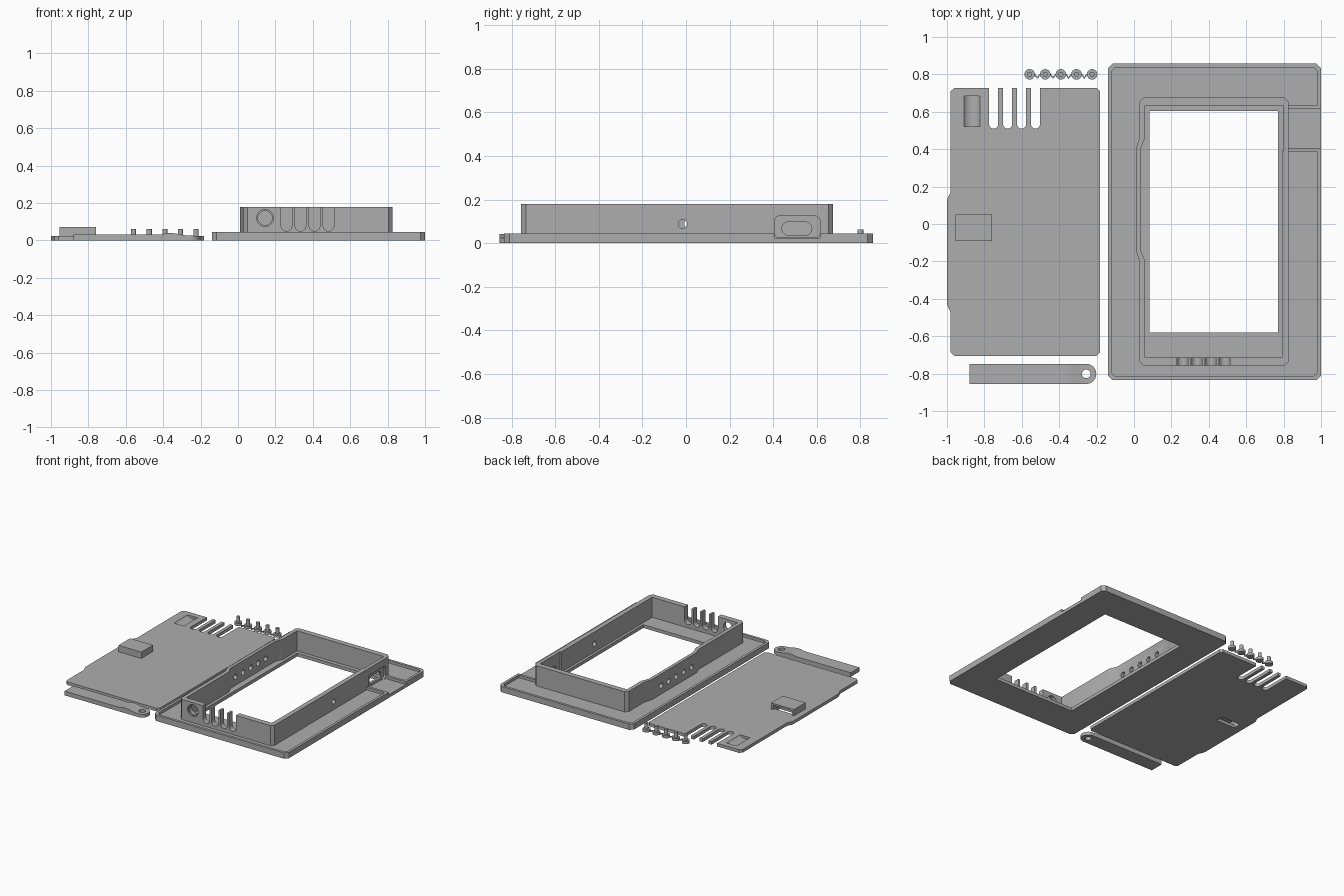
import bpy, bmesh, math

if "Cube" in bpy.data.objects:
    bpy.data.objects.remove(bpy.data.objects["Cube"])

grey = bpy.data.materials.new("plain grey")
grey.diffuse_color = (0.42, 0.42, 0.42, 1)
grey.use_nodes = True
grey.node_tree.nodes["Principled BSDF"].inputs["Base Color"].default_value = grey.diffuse_color


def prism(name, pts, lo, hi, axis='z'):
    """Extrude a 2D outline from lo to hi along an axis."""
    place = {'z': lambda a, b, h: (a, b, h),
             'y': lambda a, b, h: (a, h, b),
             'x': lambda a, b, h: (h, a, b)}[axis]
    bm = bmesh.new()
    low = [bm.verts.new(place(a, b, lo)) for a, b in pts]
    top = [bm.verts.new(place(a, b, hi)) for a, b in pts]
    n = len(pts)
    bm.faces.new(low)
    bm.faces.new(top)
    for i in range(n):
        bm.faces.new((low[i], low[(i + 1) % n], top[(i + 1) % n], top[i]))
    bmesh.ops.recalc_face_normals(bm, faces=bm.faces)
    me = bpy.data.meshes.new(name)
    bm.to_mesh(me)
    bm.free()
    me.materials.append(grey)
    ob = bpy.data.objects.new(name, me)
    bpy.context.collection.objects.link(ob)
    return ob


def rect(x0, x1, y0, y1, c=0.0):
    """Rectangle outline, with cut corners when c > 0."""
    if not c:
        return [(x0, y0), (x1, y0), (x1, y1), (x0, y1)]
    return [(x0 + c, y0), (x1 - c, y0), (x1, y0 + c), (x1, y1 - c),
            (x1 - c, y1), (x0 + c, y1), (x0, y1 - c), (x0, y0 + c)]


def arc(cx, cy, r, a0, a1, n=10):
    return [(cx + r * math.cos(math.radians(a0 + (a1 - a0) * i / n)),
             cy + r * math.sin(math.radians(a0 + (a1 - a0) * i / n))) for i in range(n + 1)]


def circle(cx, cy, r, n=24):
    return arc(cx, cy, r, 0, 360 - 360 / n, n - 1)


def slot(x0, x1, y0, y1):
    """U outline: rounded bottom, open top."""
    r = (x1 - x0) / 2
    return [(x1, y1), (x0, y1)] + arc(x0 + r, y0 + r, r, 180, 360)


def rounded(x0, x1, y0, y1, r):
    return (arc(x1 - r, y1 - r, r, 0, 90, 6) + arc(x0 + r, y1 - r, r, 90, 180, 6)
            + arc(x0 + r, y0 + r, r, 180, 270, 6) + arc(x1 - r, y0 + r, r, 270, 360, 6))


def boolean(ob, other, op='DIFFERENCE'):
    m = ob.modifiers.new("bool", 'BOOLEAN')
    m.operation, m.solver, m.object = op, 'EXACT', other
    bpy.context.view_layer.objects.active = ob
    bpy.ops.object.modifier_apply(modifier=m.name)
    bpy.data.objects.remove(other)


def cut(ob, pts, lo, hi, axis='z'):
    boolean(ob, prism("cutter", pts, lo, hi, axis))


def smooth(ob):
    bpy.ops.object.select_all(action='DESELECT')
    ob.select_set(True)
    bpy.context.view_layer.objects.active = ob
    bpy.ops.object.shade_smooth_by_angle(angle=math.radians(30))


# Bezel: shallow tray with a lip
bezel = prism("bezel", rect(-0.14, 1.0, -0.835, 0.857, 0.025), 0, 0.045)
cut(bezel, rect(-0.12, 0.98, -0.815, 0.837, 0.02), 0.025, 0.1)
for y0, y1 in ((0.385, 0.405), (0.615, 0.635)):      # borders of the cable channel
    boolean(bezel, prism("border", rect(0.81, 0.99, y0, y1), 0.01, 0.045), 'UNION')
cut(bezel, rect(0.82, 1.1, 0.405, 0.615), 0.024, 0.1)
cut(bezel, rect(0.083, 0.77, -0.58, 0.603), -0.1, 0.1)

# Case wall: ring with a bulge on its left side
outer = [(0.05, -0.757), (0.805, -0.757), (0.827, -0.735), (0.827, 0.653), (0.805, 0.675),
         (0.05, 0.675), (0.03, 0.653), (0.03, 0.465), (0.01, 0.4), (0.01, -0.14),
         (0.03, -0.2), (0.03, -0.735)]
inner = [(0.06, -0.715), (0.79, -0.715), (0.79, 0.39), (0.80, 0.39), (0.80, 0.633),
         (0.06, 0.633), (0.06, 0.465), (0.035, 0.4), (0.035, -0.14), (0.06, -0.2)]
wall = prism("case_wall", outer, 0.02, 0.18)
cut(wall, inner, -0.1, 0.3)
for i in range(4):                                   # front cable slots
    x = 0.23 + i * 0.075
    cut(wall, slot(x, x + 0.058, 0.05, 0.3), -0.8, -0.7, 'y')
cut(wall, circle(0.145, 0.12, 0.038), -0.8, -0.7, 'y')
cut(wall, circle(0.145, 0.12, 0.045), -0.8, -0.745, 'y')
cut(wall, circle(-0.015, 0.088, 0.02), 0.7, 0.9, 'x')
cut(wall, rounded(0.405, 0.615, 0.024, 0.125, 0.025), 0.812, 0.9, 'x')   # port recess
cut(wall, rounded(0.44, 0.577, 0.037, 0.097, 0.029), 0.7, 0.9, 'x')      # port opening
for i in range(5):                                   # button holes
    cut(wall, circle(-0.08 + i * 0.092, 0.09, 0.02), -0.1, 0.2, 'x')

# Back cover with finger slots, pocket and clip housing
cover = prism("back_cover", [(-0.96, -0.705), (-0.2, -0.705), (-0.183, -0.688), (-0.183, 0.71),
                             (-0.2, 0.728), (-0.96, 0.728), (-0.98, 0.71), (-0.98, 0.17),
                             (-1.0, 0.13), (-1.0, -0.43), (-0.98, -0.475), (-0.98, -0.688)], 0, 0.024)
for i in range(4):
    x = -0.775 + i * 0.0747
    cut(cover, slot(x, x + 0.049, 0.51, 0.9), -0.1, 0.1)
cut(cover, circle(-0.867, 0.06, 0.056, 32), 0.52, 0.685, 'y')
cut(cover, rect(-0.94, -0.78, -0.03, 0.03), -0.1, 0.1)

housing = prism("clip_housing", rect(-0.955, -0.76, -0.092, 0.05), 0.02, 0.073)
cut(housing, rect(-0.94, -0.775, -0.075, 0.1), 0.0, 0.06)

# Strap with a raised bump and an eyelet end
strap = prism("strap", [(-0.88, 0), (-0.19, 0), (-0.19, 0.024), (-0.27, 0.026), (-0.30, 0.03),
                        (-0.33, 0.037), (-0.36, 0.041), (-0.39, 0.037), (-0.41, 0.032),
                        (-0.88, 0.032)], -0.855, -0.748, 'y')
tip = arc(-0.255, -0.8015, 0.0535, -90, 90, 16)
boolean(strap, prism("strap_outline", [(-0.9, -0.748), (-0.9, -0.855)] + tip, -0.1, 0.1), 'INTERSECT')
cut(strap, circle(-0.255, -0.8015, 0.023), -0.1, 0.1)

# Row of button pins joined by thin V-shaped webs
pins = [-0.558 + i * 0.0835 for i in range(5)]
for i, x in enumerate(pins):
    flange = prism(f"pin_flange_{i + 1}", circle(x, 0.8, 0.028), 0, 0.02)
    stem = prism(f"pin_stem_{i + 1}", circle(x, 0.8, 0.0135), 0.015, 0.062)
    smooth(flange)
    smooth(stem)
    if i < 4:
        m = x + 0.04175
        prism(f"pin_web_{i + 1}", [(x + 0.02, 0.8), (m, 0.776), (m + 0.02, 0.8), (m + 0.012, 0.802),
                                   (m, 0.786), (x + 0.028, 0.806)], 0, 0.01)

for ob in (bezel, wall, cover, strap):
    smooth(ob)
